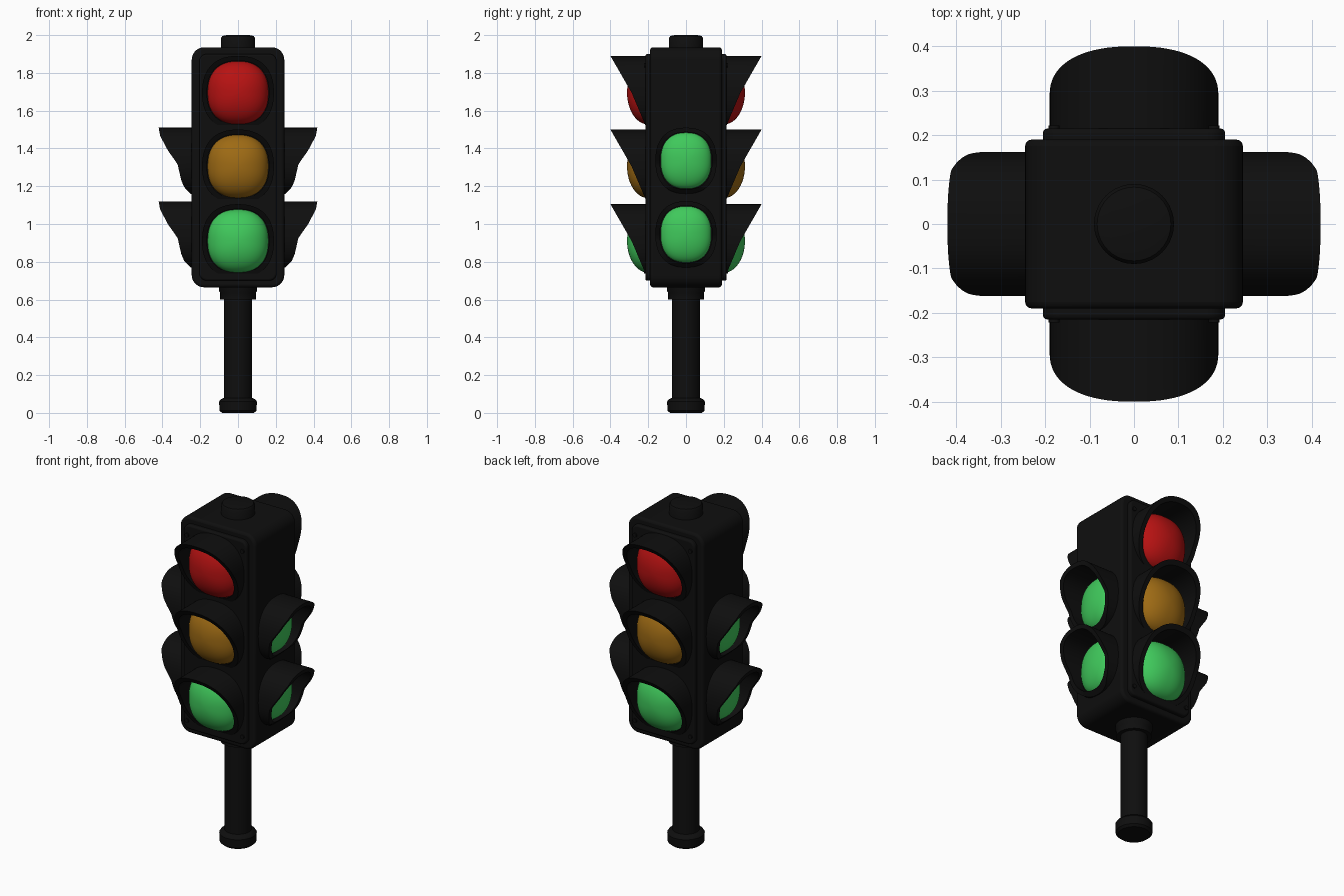
import bpy, bmesh, math
from mathutils import Matrix

if "Cube" in bpy.data.objects:
    bpy.data.objects.remove(bpy.data.objects["Cube"])


def material(name, rgb):
    m = bpy.data.materials.new(name)
    m.diffuse_color = (*rgb, 1)
    m.use_nodes = True
    m.node_tree.nodes["Principled BSDF"].inputs["Base Color"].default_value = m.diffuse_color
    return m


BLACK = material("black", (0.0045, 0.0045, 0.0045))
RED = material("red", (0.47, 0.006, 0.006))
AMBER = material("amber", (0.34, 0.145, 0.007))
GREEN = material("green", (0.05, 0.58, 0.105))


def make(name, verts, faces, mat, turn=0, bevel=0):
    """Mesh object, turned about z, smooth with sharp edges kept."""
    me = bpy.data.meshes.new(name)
    me.from_pydata(verts, [], faces)
    me.transform(Matrix.Rotation(turn, 4, 'Z'))
    bm = bmesh.new()
    bm.from_mesh(me)
    bmesh.ops.recalc_face_normals(bm, faces=bm.faces[:])
    bm.to_mesh(me)
    bm.free()
    me.materials.append(mat)
    me.shade_smooth()
    me.set_sharp_from_angle(angle=math.radians(35))
    ob = bpy.data.objects.new(name, me)
    bpy.context.collection.objects.link(ob)
    if bevel:
        b = ob.modifiers.new("Bevel", 'BEVEL')
        b.width, b.segments, b.limit_method = bevel, 3, 'ANGLE'
        b.angle_limit = math.radians(40)
    return ob


def bridge(n, rings, closed=False):
    """Quads between consecutive rings of n points."""
    pairs = [(k, k + 1) for k in range(rings - 1)]
    if closed:
        pairs.append((rings - 1, 0))
    return [(a * n + i, a * n + (i + 1) % n, b * n + (i + 1) % n, b * n + i)
            for a, b in pairs for i in range(n)]


def rounded_slab(name, hw, z0, z1, r, y0, y1, bevel, turn=0):
    """Rounded rectangle in xz, extruded along y."""
    pts = []
    for cx, cz, a0 in ((hw - r, z1 - r, 0), (-hw + r, z1 - r, 90),
                       (-hw + r, z0 + r, 180), (hw - r, z0 + r, 270)):
        for k in range(9):
            a = math.radians(a0 + k * 90 / 8)
            pts.append((cx + r * math.cos(a), cz + r * math.sin(a)))
    n = len(pts)
    verts = [(x, y, z) for y in (y0, y1) for x, z in pts]
    faces = bridge(n, 2) + [tuple(range(n)), tuple(range(n, 2 * n))]
    return make(name, verts, faces, BLACK, turn, bevel)


def lathe(name, profile, n=40):
    """Turned part about z from (radius, height) points, capped."""
    verts = [(r * math.cos(2 * math.pi * i / n), r * math.sin(2 * math.pi * i / n), z)
             for r, z in profile for i in range(n)]
    m = len(profile)
    faces = bridge(n, m) + [tuple(range(n)), tuple(range((m - 1) * n, m * n))]
    return make(name, verts, faces, BLACK)


N = 72


def oval(hw, hh, e=2.35):
    """Squarish oval outline."""
    out = []
    for i in range(N):
        a = 2 * math.pi * i / N
        c, s = math.cos(a), math.sin(a)
        out.append((hw * math.copysign(abs(c) ** (2 / e), c),
                    hh * math.copysign(abs(s) ** (2 / e), s)))
    return out


def reach(profile, t):
    """Visor length at relative height t."""
    for (ta, da), (tb, db) in zip(profile, profile[1:]):
        if t <= tb:
            return da + (db - da) * (t - ta) / (tb - ta)
    return profile[-1][1]


def visor(name, z, hw, hh, thick, base, profile, turn):
    outer, inner = oval(hw, hh), oval(hw - thick, hh - thick)
    verts = [(x, -base, z + w) for x, w in outer]
    verts += [(x, -reach(profile, w / hh), z + w) for x, w in outer]
    verts += [(x, -reach(profile, w / hh), z + w) for x, w in inner]
    verts += [(x, -base, z + w) for x, w in inner]
    make(name, verts, bridge(N, 4, True), BLACK, turn)


def lens(name, z, hw, hh, base, depth, mat, turn):
    rings = 12
    verts = []
    for k in range(rings):
        a = math.pi / 2 * k / rings
        verts += [(x * math.cos(a), -base - depth * math.sin(a), z + w * math.cos(a))
                  for x, w in oval(hw, hh)]
    verts.append((0, -base - depth, z))
    tip, last = len(verts) - 1, (rings - 1) * N
    faces = bridge(N, rings) + [(last + i, last + (i + 1) % N, tip) for i in range(N)]
    faces.append(tuple(range(N)))
    make(name, verts, faces, mat, turn)


# Housing and pole
rounded_slab("housing", 0.245, 0.665, 1.935, 0.065, -0.19, 0.19, 0.014)
lathe("top_cap", [(0.09, 1.9), (0.09, 1.985), (0.083, 1.995), (0.06, 2.0)])
lathe("pole", [(0.073, 0.04), (0.073, 0.63)])
lathe("pole_collar", [(0.094, 0.6), (0.094, 0.635), (0.1, 0.645), (0.1, 0.69)])
lathe("pole_base", [(0.085, 0.0), (0.098, 0.012), (0.1, 0.06), (0.093, 0.07), (0.074, 0.08)])

FRONT = [(-1, 0.205), (0, 0.288), (1, 0.4)]
SIDE = [(-1, 0.25), (-0.8, 0.285), (-0.6, 0.3), (-0.1, 0.32),
        (0.3, 0.37), (0.75, 0.412), (1, 0.42)]

# Front and back: door plate, screws, three lamps
for face, turn in (("front", 0), ("back", math.pi)):
    rounded_slab(face + "_plate", 0.205, 0.70, 1.90, 0.04, -0.215, -0.15, 0.01, turn)
    for sx in (-0.18, 0.18):
        for z in (0.75, 1.84):
            s = rounded_slab(face + "_screw", 0.012, z - 0.012, z + 0.012,
                             0.0119, -0.222, -0.2, 0)
            s.data.transform(Matrix.Rotation(turn, 4, 'Z') @ Matrix.Translation((sx, 0, 0)))
    for colour, z, mat in (("red", 1.695, RED), ("amber", 1.305, AMBER), ("green", 0.91, GREEN)):
        visor(f"{face}_{colour}_visor", z, 0.19, 0.195, 0.026, 0.18, FRONT, turn)
        lens(f"{face}_{colour}_lens", z, 0.162, 0.168, 0.2, 0.112, mat, turn)

# Left and right: two green lamps each
for face, turn in (("right", math.pi / 2), ("left", -math.pi / 2)):
    for pos, z in (("upper", 1.335), ("lower", 0.945)):
        visor(f"{face}_{pos}_visor", z, 0.162, 0.175, 0.024, 0.225, SIDE, turn)
        lens(f"{face}_{pos}_lens", z, 0.135, 0.15, 0.235, 0.07, GREEN, turn)
